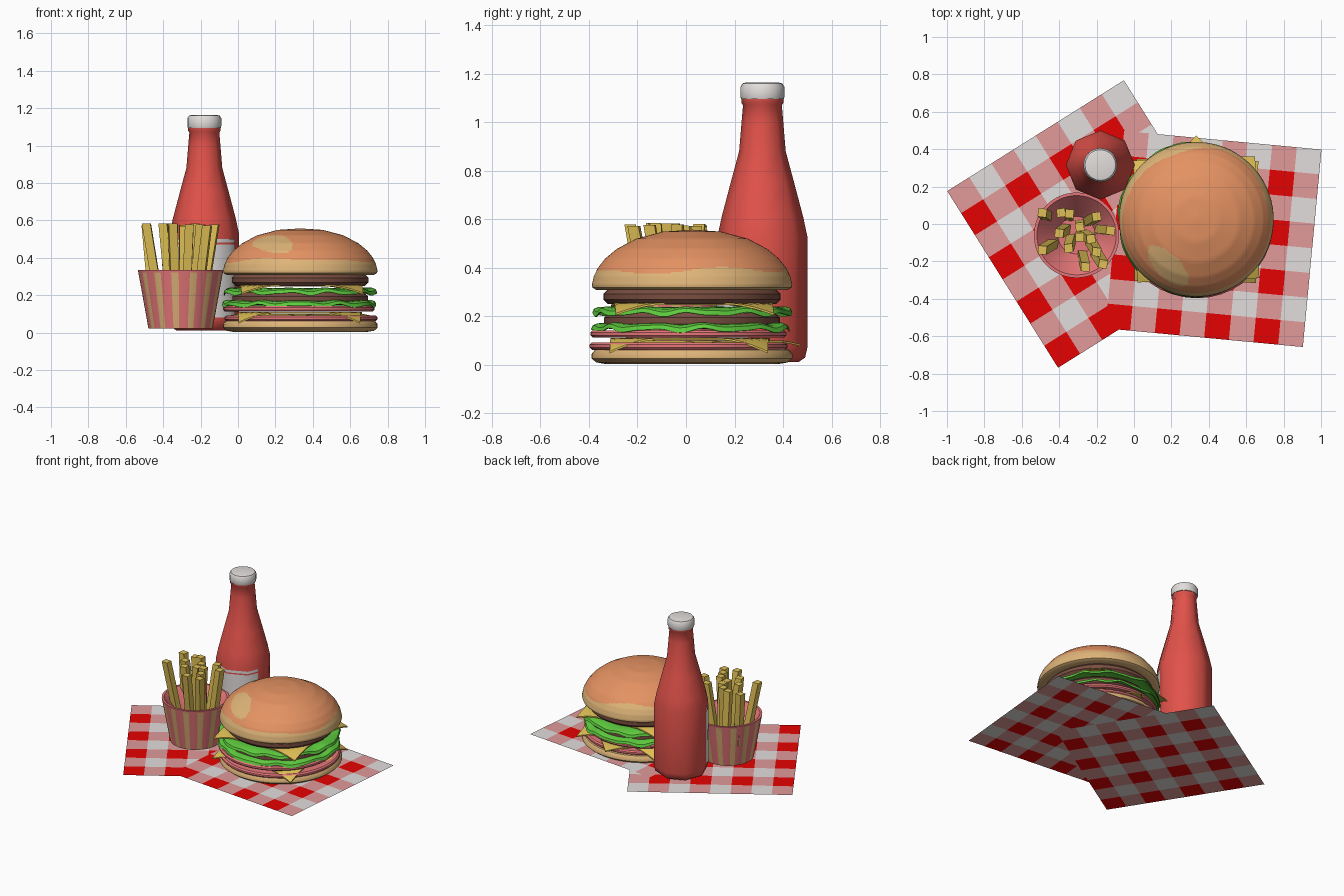
import bpy, bmesh, math, random
from mathutils import Vector, Matrix

if "Cube" in bpy.data.objects:
    bpy.data.objects.remove(bpy.data.objects["Cube"])

random.seed(4)


def mat(name, r, g, b):
    m = bpy.data.materials.new(name)
    lin = lambda c: ((c / 255 + 0.055) / 1.055) ** 2.4 if c > 10 else c / 255 / 12.92
    m.diffuse_color = (lin(r), lin(g), lin(b), 1)
    m.use_nodes = True
    m.node_tree.nodes["Principled BSDF"].inputs["Base Color"].default_value = m.diffuse_color
    return m


RED = mat("cloth_red", 230, 2, 2)
WHITE = mat("off_white", 226, 222, 220)
PINK = mat("cloth_pink", 226, 154, 154)
SAUCE = mat("sauce_red", 226, 82, 74)
CRUST = mat("crust_orange", 228, 146, 98)
TAN = mat("bread_tan", 222, 180, 120)
GREEN = mat("lettuce_green", 94, 204, 62)
YELLOW = mat("cheese_yellow", 224, 192, 86)
BROWN = mat("patty_brown", 122, 78, 64)
HAM = mat("ham_pink", 232, 120, 122)


def finish(bm, name, mats, loc=(0, 0, 0), rot=0, smooth=40):
    bmesh.ops.recalc_face_normals(bm, faces=bm.faces)
    me = bpy.data.meshes.new(name)
    bm.to_mesh(me)
    bm.free()
    for m in mats:
        me.materials.append(m)
    ob = bpy.data.objects.new(name, me)
    bpy.context.collection.objects.link(ob)
    ob.location = loc
    ob.rotation_euler.z = rot
    if smooth:
        bpy.ops.object.select_all(action='DESELECT')
        ob.select_set(True)
        bpy.context.view_layer.objects.active = ob
        bpy.ops.object.shade_smooth_by_angle(angle=math.radians(smooth))
    return ob


def lathe(name, profile, segs, mats, loc, rule=None, smooth=40):
    """Spin (radius, z) points; rule(ring, segment, centre) gives a material index."""
    bm = bmesh.new()
    rings = []
    for r, z in profile:
        if r == 0:
            rings.append([bm.verts.new((0, 0, z))] * segs)
        else:
            rings.append([bm.verts.new((r * math.cos(2 * math.pi * i / segs),
                                        r * math.sin(2 * math.pi * i / segs), z)) for i in range(segs)])
    for k in range(len(rings) - 1):
        a, b = rings[k], rings[k + 1]
        for i in range(segs):
            j = (i + 1) % segs
            f = bm.faces.new(list(dict.fromkeys((a[i], a[j], b[j], b[i]))))
            if rule:
                f.material_index = rule(k, i, f.calc_center_median())
    return finish(bm, name, mats, loc, 0, smooth)


# Gingham cloths: 8 x 8 checks
def cloth(name, side, loc, angle):
    bm = bmesh.new()
    bmesh.ops.create_grid(bm, x_segments=8, y_segments=8, size=side / 2)
    for f in bm.faces:
        c = f.calc_center_median()
        col, row = (int((v + side / 2) / side * 8) for v in (c.x, c.y))
        f.material_index = (col % 2 == 0) + (row % 2 == 0)
    finish(bm, name, [WHITE, PINK, RED], loc, math.radians(angle), 0)


cloth("left_cloth", 1.115, (-0.23, 0.0, 0.0), 32.1)
cloth("right_cloth", 1.06, (0.425, -0.08, 0.002), -5.4)

# Sauce bottle: eight sided body, round cap, wrapped label
BOT = (-0.18, 0.315, 0)
lathe("bottle", [(0, .012), (.15, .012), (.176, .03), (.185, .07), (.185, .53), (.168, .61),
                 (.131, .75), (.096, .88), (.086, 1.0), (.08, 1.07), (.087, 1.08), (.087, 1.1), (0, 1.1)],
      8, [SAUCE], BOT, smooth=60)
lathe("bottle_cap", [(0, 1.095), (.088, 1.095), (.091, 1.105), (.091, 1.145), (.082, 1.16), (.07, 1.163), (0, 1.163)],
      20, [WHITE], BOT)
bm = bmesh.new()
cols = []
for a in (200, 225, 270, 315, 340):
    r = 0.185 * math.cos(math.radians(22.5)) / math.cos(math.radians(a % 45 - 22.5)) + 0.004
    t = math.radians(a)
    cols.append([bm.verts.new((r * math.cos(t), r * math.sin(t), z)) for z in (.08, .472, .482, .5)])
for a, b in zip(cols, cols[1:]):
    for k in range(3):
        bm.faces.new((a[k], b[k], b[k + 1], a[k + 1])).material_index = k == 1
finish(bm, "bottle_label", [WHITE, SAUCE], BOT, 0, 60)

# Striped fries cup with plain rim
CUP = Vector((-0.307, -0.06, 0))
lathe("fries_cup", [(0, .022), (.172, .022), (.226, .322), (.228, .335), (.212, .335), (.1, .2), (0, .2)],
      70, [HAM, TAN], CUP, lambda k, i, c: 1 if k == 1 and i % 5 < 2 else 0)

# Fries: square sticks sheared through the listed top points
tops = [(-.49, .06), (-.39, .06), (-.345, .055), (-.20, .04), (-.40, -.05), (-.29, -.015), (-.23, -.08),
        (-.125, -.035), (-.49, -.14), (-.35, -.13), (-.26, -.23), (-.165, -.215), (-.29, -.07), (-.20, -.15)]
bm = bmesh.new()
for x, y in tops:
    top = Vector((x, y, random.uniform(.57, .585)))
    base = Vector((CUP.x + (x - CUP.x) * .72, CUP.y + (y - CUP.y) * .72, .18))
    base += Vector((random.uniform(-.02, .02), random.uniform(-.01, .04), 0))
    turn = Matrix.Rotation(random.uniform(-.2, .2), 4, 'Z')
    for v in bmesh.ops.create_cube(bm, size=1)["verts"]:
        end = top if v.co.z > 0 else base
        v.co = end + turn @ Vector((v.co.x * .046, v.co.y * .046, 0))
finish(bm, "fries", [YELLOW], smooth=0)

# Burger buns
BUR = (0.333, 0.025, 0)
lathe("bottom_bun", [(0, .004), (.36, .004), (.395, .01), (.414, .026), (.414, .045), (.4, .062), (.37, .067), (0, .067)],
      48, [TAN], BUR)


def crust(k, i, c):
    t = math.atan2(c.y, c.x)
    # glossy spot, a rotated ellipse seen from above
    dx, dy = c.x + .15, c.y + .25
    u, v = (dx - dy) * .707, (dx + dy) * .707
    if c.z > .42 and (u / .14) ** 2 + (v / .065) ** 2 < 1:
        return 1
    # baked edge: wavy, rising at the back
    edge = .388 + .009 * math.sin(3 * t + .4) + .007 * math.sin(5 * t) + .045 * math.exp(-((t - 1.95) / .5) ** 2)
    return 1 if c.z < edge else 0


dome = [(0, .312), (.34, .312), (.395, .309), (.41, .318)]
key = [(.413, .33), (.405, .365), (.388, .4), (.358, .438), (.31, .478), (.23, .52), (.12, .549), (0, .557)]
for (r0, z0), (r1, z1) in zip(key, key[1:]):
    dome += [(r0 + (r1 - r0) * s / 6, z0 + (z1 - z0) * s / 6) for s in range(6)]
dome.append(key[-1])
lathe("top_bun", dome, 144, [CRUST, TAN], BUR, crust)


# Round fillings
def disc(name, r, z0, z1, m, dx=0, dy=0):
    e = (z1 - z0) * .3
    lathe(name, [(0, z0), (r - e, z0), (r, z0 + e), (r, z1 - e), (r - e, z1), (0, z1)], 40, [m],
          (BUR[0] + dx, BUR[1] + dy, 0))


disc("lower_ham", .408, .062, .092, HAM, .004, -.014)
disc("upper_ham", .404, .113, .142, HAM, -.008, -.015)
disc("lower_patty", .362, .148, .214, BROWN)
disc("upper_patty", .365, .25, .311, BROWN)


# Cheese squares with drooping corners
def cheese(name, half, z, angle, start, droop, dy=0):
    bm = bmesh.new()
    bmesh.ops.create_grid(bm, x_segments=24, y_segments=24, size=half)
    for v in bm.verts:
        v.co.z = -droop * max(0, (v.co.xy.length - start) / (half * 1.414 - start)) ** 1.2
    bmesh.ops.solidify(bm, geom=bm.faces[:], thickness=.008)
    finish(bm, name, [YELLOW], (BUR[0], BUR[1] + dy, z), math.radians(angle))


cheese("lower_cheese", .326, .11, -1, .36, .055, -.008)
cheese("middle_cheese", .285, .1, 45, .33, .015, .045)
cheese("upper_cheese", .326, .254, 2, .365, .042)


# Ruffled lettuce leaves with curled down rims
def lettuce(name, z, phase):
    bm = bmesh.new()
    n, rings = 96, []
    for r, drop, amp in ((.2, 0, 0), (.34, 0, .002), (.385, .003, .006), (.404, .012, .008), (.41, .03, .01)):
        ring = []
        for i in range(n):
            t = 2 * math.pi * i / n
            w = math.sin(11 * t + phase) + .5 * math.sin(17 * t + 2 * phase)
            rr = r + amp * .7 * math.sin(7 * t + phase)
            ring.append(bm.verts.new((rr * math.cos(t), rr * math.sin(t), amp * w * .7 - drop)))
        rings.append(ring)
    bm.faces.new(rings[0])
    for a, b in zip(rings, rings[1:]):
        for i in range(n):
            j = (i + 1) % n
            bm.faces.new((a[i], a[j], b[j], b[i]))
    bmesh.ops.recalc_face_normals(bm, faces=bm.faces)
    bmesh.ops.solidify(bm, geom=bm.faces[:], thickness=.005)
    finish(bm, name, [GREEN], (BUR[0] - .006, BUR[1], z))


lettuce("lower_lettuce", .172, 0)
lettuce("upper_lettuce", .238, 1.7)
